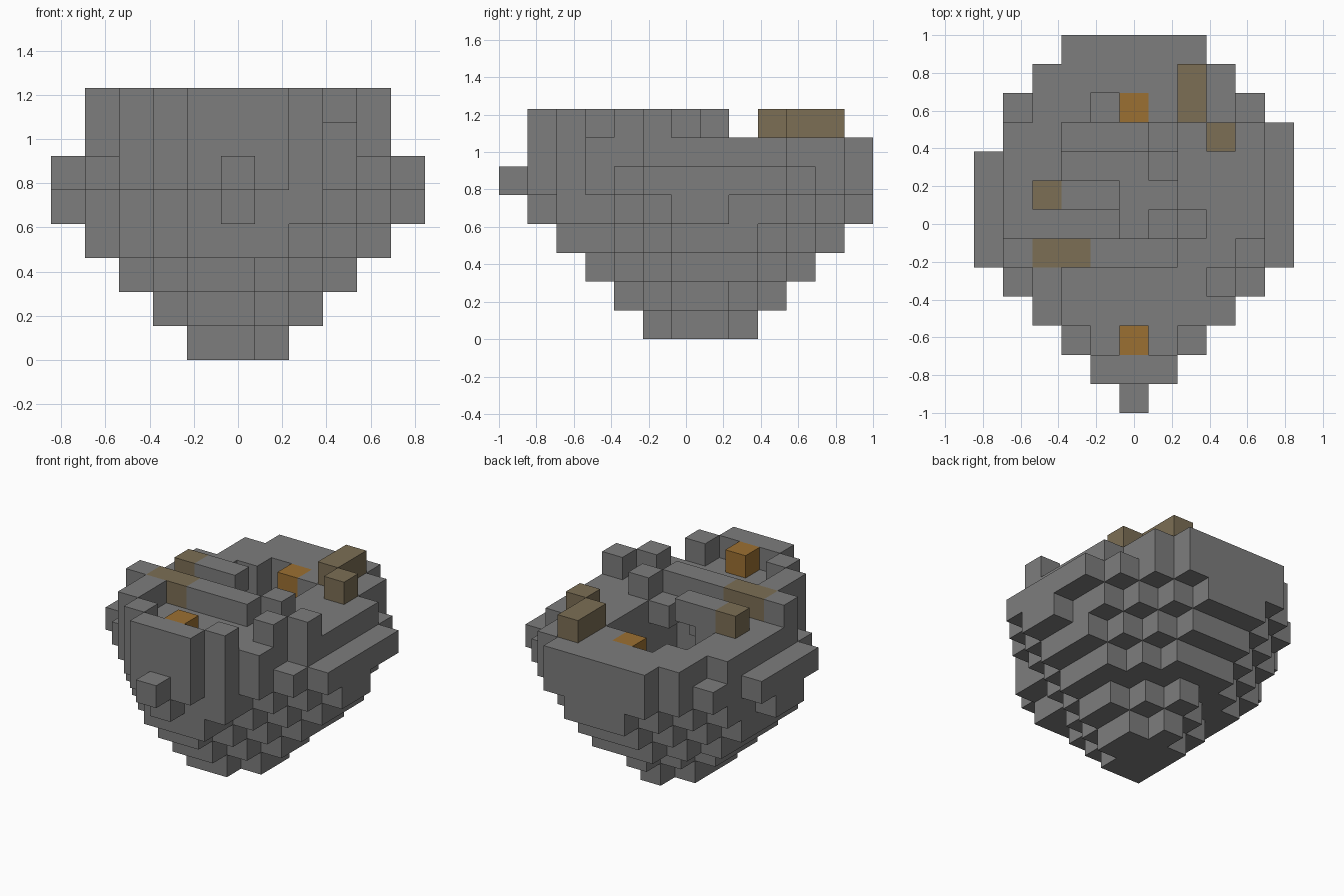
import bpy
import bmesh
from mathutils import Vector

if "Cube" in bpy.data.objects:
    bpy.data.objects.remove(bpy.data.objects["Cube"], do_unlink=True)

U = 2 / 13  # edge of one block


def material(name, rgb):
    m = bpy.data.materials.new(name)
    m.use_nodes = True
    m.diffuse_color = (*rgb, 1)
    m.node_tree.nodes["Principled BSDF"].inputs["Base Color"].default_value = (*rgb, 1)
    return m


stone = material("stone grey", (0.205, 0.205, 0.205))
brown = material("dull brown", (0.2, 0.157, 0.09))
orange = material("ore orange", (0.33, 0.163, 0.032))


def row(i0, i1, j):
    return {(i, j) for i in range(i0, i1 + 1)}


# Widest footprint: pointed front, blunt back
half_widths = [0, 1, 2, 3, 4, 5, 5, 5, 5, 4, 4, 3, 2]
outline = set()
for n, w in enumerate(half_widths):
    outline |= row(-w, w, n - 6)
outline.add((5, 3))

# Stepped underside: each lower layer is narrower and cut by diagonals
layers = {5: outline}
back_cut = [2, 3, 5, 6, 7]
for k, cut in enumerate(back_cut):
    layers[k] = set()
    for i, j in outline:
        front_cut = j + k + (2 if i <= 0 and k < 4 else 1)
        if (abs(i) <= k + 1 and -k - 1 <= j <= k + 2
                and abs(i) <= front_cut and abs(i) + j <= cut):
            layers[k].add((i, j))
layers[3].add((1, -4))
layers[4].add((2, -4))
layers[4] -= {(5, 2), (-5, 2)}

# Upper rim and the raised blocks on it
ledge = {c for c in outline if abs(c[0]) == 5}
ledge |= {(0, -6), (4, -2), (-4, -2), (4, 4), (-4, 4)}
layers[6] = outline - ledge
layers[7] = (row(-1, 1, -5) | row(-4, 1, -1) | row(-2, -1, 1)
             | {(2, -4), (-2, -4), (-3, -3), (-3, -2), (3, -2), (4, -1), (2, 0)})

rock = {(i, j, k) for k, cells in layers.items() for i, j in cells}

# Pit sunk into the top, with stepped floors
pit = {(0, 0): 3, (-1, 4): 5}
for j in (1, 2, 3):
    for i in range(-2, 2):
        if j > 1 or i >= 0:
            pit[i, j] = 4 if j == 3 else 3
pit[1, 2] = 5
pit[1, 3] = 6
rock -= {(i, j, k) for (i, j), floor in pit.items() for k in range(floor, 7)}

# Cave under the overhanging blocks beside the pit
rock -= {(i, j, k) for i in (0, 1) for j in (-1, 0) for k in (3, 4, 5)}
rock -= {(-1, j, k) for j in (0, 1) for k in (3, 4, 5)}
rock.discard((-1, 1, 6))

# Coloured blocks
brown_blocks = {"brown_back_bar": {(2, 4, 7), (2, 5, 7)},
                "brown_back_block": {(3, 3, 7)},
                "brown_side_block": {(-3, 1, 7)},
                "brown_bridge_inset": {(-3, -1, 7), (-2, -1, 7)}}
orange_blocks = {"orange_front_block": {(0, -4, 7)},
                 "orange_back_block": {(0, 4, 6)}}
parts = [(n, c, brown) for n, c in brown_blocks.items()]
parts += [(n, c, orange) for n, c in orange_blocks.items()]
for _, cells, _ in parts:
    rock -= cells
parts.append(("stone_body", rock, stone))
solid = set().union(*(cells for _, cells, _ in parts))


def build(name, cells, mat):
    """Skin the exposed sides of a set of blocks and merge flat areas."""
    bm = bmesh.new()
    verts = {}

    def corner(p):
        key = tuple(round(2 * v) for v in p)
        if key not in verts:
            verts[key] = bm.verts.new(Vector(p) * U)
        return verts[key]

    for cell in cells:
        centre = Vector(cell) + Vector((0, 0, 0.5))
        for axis in range(3):
            for sign in (-1, 1):
                n = Vector((0, 0, 0))
                n[axis] = sign
                if tuple(int(c + d) for c, d in zip(cell, n)) in solid:
                    continue
                a = Vector((0, 0, 0))
                a[(axis + 1) % 3] = 0.5
                b = n.cross(a)
                mid = centre + n * 0.5
                bm.faces.new([corner(mid + q) for q in (a + b, b - a, -a - b, a - b)])
    bmesh.ops.dissolve_limit(bm, angle_limit=0.01, verts=bm.verts, edges=bm.edges)
    mesh = bpy.data.meshes.new(name)
    bm.to_mesh(mesh)
    bm.free()
    mesh.materials.append(mat)
    obj = bpy.data.objects.new(name, mesh)
    bpy.context.collection.objects.link(obj)


for part in parts:
    build(*part)
